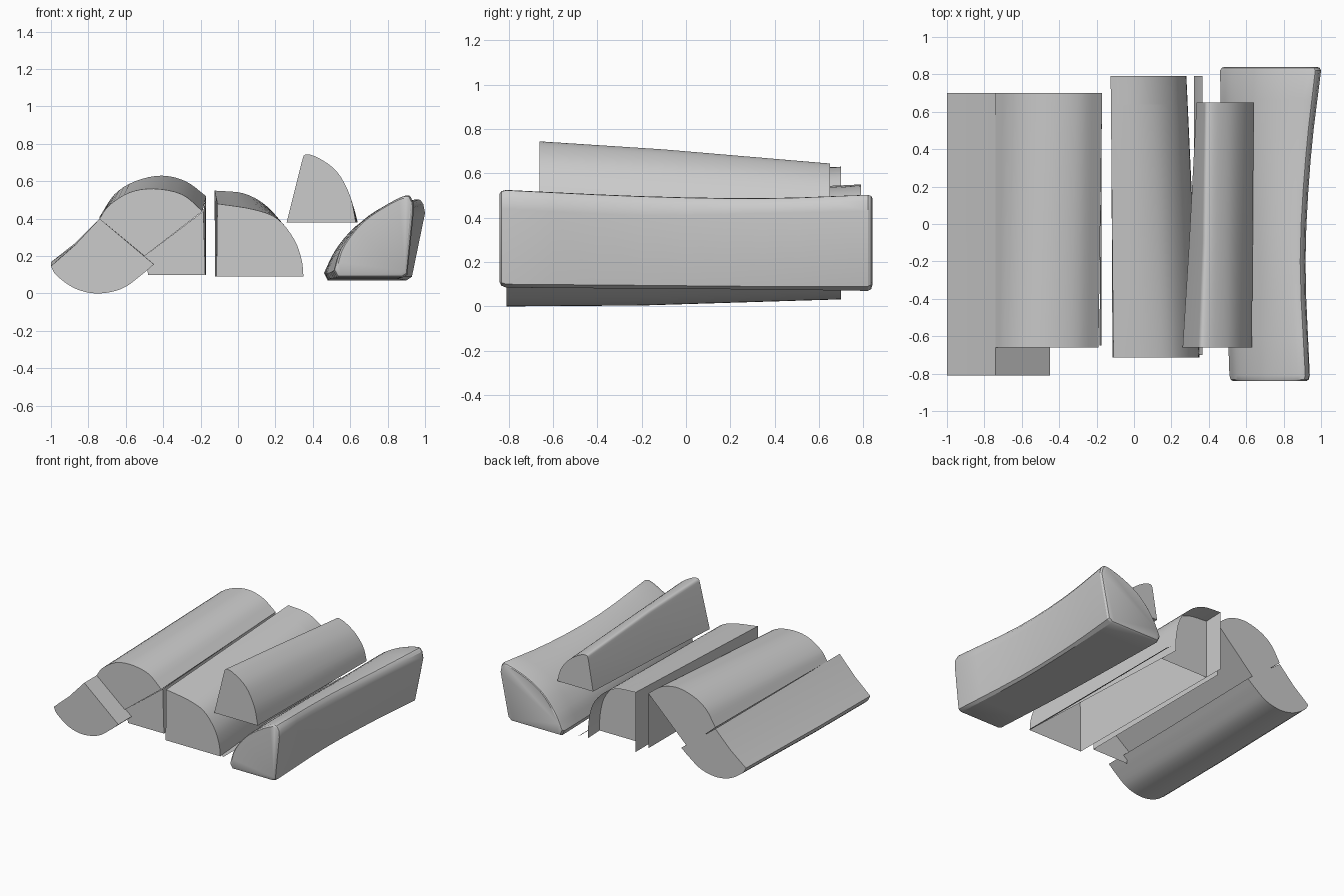
import bpy, bmesh, math
from mathutils import Vector

if "Cube" in bpy.data.objects:
    bpy.data.objects.remove(bpy.data.objects["Cube"])


def bark(pts, n=4):
    """Smooth curve through a few points (Catmull-Rom)."""
    p = [Vector(q) for q in pts]
    p = [2 * p[0] - p[1]] + p + [2 * p[-1] - p[-2]]
    out = []
    for i in range(1, len(p) - 2):
        a, b, c, d = p[i - 1:i + 3]
        for k in range(n):
            t = k / n
            out.append(0.5 * (2 * b + (c - a) * t + (2 * a - 5 * b + 4 * c - d) * t * t
                              + (3 * b - a - 3 * c + d) * t ** 3))
    return out + [p[-2]]


def section(y, arc, flat=()):
    """Cross-section at depth y: curved bark points then sharp split corners."""
    return [Vector((q[0], y, q[1])) for q in bark(arc) + [Vector(f) for f in flat]]


def inset(ring, y, s):
    """Shrunken copy of a ring at another depth, for a rounded end."""
    c = sum(ring, Vector()) / len(ring)
    out = [c + (v - c) * s for v in ring]
    for v in out:
        v.y = y
    return out


def loft(name, rings, closed=True, caps=(0, -1), angle=35):
    """Skin the rings; closed=False leaves the last-to-first side open."""
    bm = bmesh.new()
    vs = [[bm.verts.new(v) for v in r] for r in rings]
    n = len(vs[0])
    for a, b in zip(vs, vs[1:]):
        for i in range(n if closed else n - 1):
            j = (i + 1) % n
            bm.faces.new((a[i], a[j], b[j], b[i]))
    for c in caps:
        bm.faces.new(vs[c])
    bmesh.ops.recalc_face_normals(bm, faces=bm.faces)
    me = bpy.data.meshes.new(name)
    bm.to_mesh(me)
    bm.free()
    ob = bpy.data.objects.new(name, me)
    bpy.context.collection.objects.link(ob)
    bpy.ops.object.select_all(action='DESELECT')
    ob.select_set(True)
    bpy.context.view_layer.objects.active = ob
    bpy.ops.object.shade_smooth_by_angle(angle=math.radians(angle))
    return ob


# Left log lying on its bark
low = [(-1, .15), (-.97, .10), (-.87, .03), (-.75, .004), (-.62, .03), (-.52, .10), (-.45, .16)]
loft("left_lower_log", [
    section(-.81, [(x, z - .004) for x, z in low], [(-.74, .40), (-.87, .26)]),
    section(-.2, low, [(-.74, .40), (-.87, .26)]),
    section(.70, [(x, z + .028 * (.4 - z) / .4) for x, z in low], [(-.74, .40), (-.87, .27)])])

# Log resting on top of it, rising towards the back
loft("left_upper_log", [
    section(-.66, [(-.74, .40), (-.69, .47), (-.58, .54), (-.45, .56), (-.30, .53), (-.19, .44)],
            [(-.50, .20)]),
    section(.70, [(-.74, .41), (-.66, .53), (-.55, .60), (-.41, .63), (-.28, .60), (-.17, .52)],
            [(-.50, .20)])])

# Hollow split wedge under it: front face and side slab, open below
loft("support_side", [
    [Vector((-.175, -.65, .10)), Vector((-.185, -.65, .44))],
    [Vector((-.172, .70, .10)), Vector((-.172, .70, .52))]], closed=False, caps=())
loft("support_front", [
    [Vector((-.48, -.65, .10)), Vector((-.50, -.65, .20))],
    [Vector((-.175, -.65, .10)), Vector((-.185, -.65, .44))]], closed=False, caps=())

# Middle log: open below, bark overhanging its inset back end
front = [(.35, .09), (.34, .18), (.30, .29), (.21, .40), (.08, .45), (-.11, .48)]
back = [(.28, .09), (.275, .22), (.24, .36), (.15, .47), (.03, .535), (-.125, .55)]


def mid_ring(y):
    t = (y + .715) / 1.505
    return section(y, [Vector(a).lerp(Vector(b), t) for a, b in zip(front, back)],
                   [(-.115 - .008 * t, .09)])


loft("middle_log", [mid_ring(y) for y in (-.715, 0, .64, .79)], closed=False, caps=(0, 2))
loft("loose_bark_strip", [
    [Vector((.32, y, .115)), Vector((.34, y, .098)), Vector((.365, y, .083))]
    for y in (-.70, .79)], closed=False, caps=())

# Wedge log stacked on the right
loft("right_upper_log", [
    section(-.66, [(.34, .70), (.36, .743), (.43, .725), (.53, .65), (.60, .52), (.63, .38)],
            [(.26, .38)]),
    section(-.1, [(.36, .67), (.38, .707), (.44, .69), (.53, .62), (.605, .50), (.635, .38)],
            [(.295, .38)]),
    section(.65, [(.375, .61), (.39, .643), (.45, .63), (.54, .57), (.61, .48), (.64, .38)],
            [(.335, .38)])])

# Big right log with a bowed side and rounded ends
f = section(-.81, [(.51, .12), (.55, .24), (.65, .37), (.77, .46), (.90, .525), (.937, .49)],
            [(.94, .44), (.905, .10), (.88, .085), (.53, .085)])
m = section(-.2, [(.49, .11), (.53, .23), (.625, .35), (.735, .44), (.872, .497), (.91, .465)],
            [(.917, .41), (.875, .095), (.855, .08), (.50, .08)])
q = section(.35, [(.47, .11), (.52, .23), (.62, .35), (.75, .44), (.90, .488), (.938, .46)],
            [(.945, .42), (.89, .09), (.87, .076), (.485, .076)])
b = section(.82, [(.46, .11), (.52, .23), (.63, .36), (.78, .45), (.95, .503), (.99, .48)],
            [(1.0, .43), (.93, .09), (.90, .07), (.48, .07)])
# smooth bow: interpolate every point along the length
body = list(zip(*[bark(track, 3) for track in zip(f, m, q, b)]))
loft("right_lower_log", [inset(f, -.84, .91), inset(f, -.832, .97), *body,
                         inset(b, .835, .97), inset(b, .84, .91)], angle=30)
